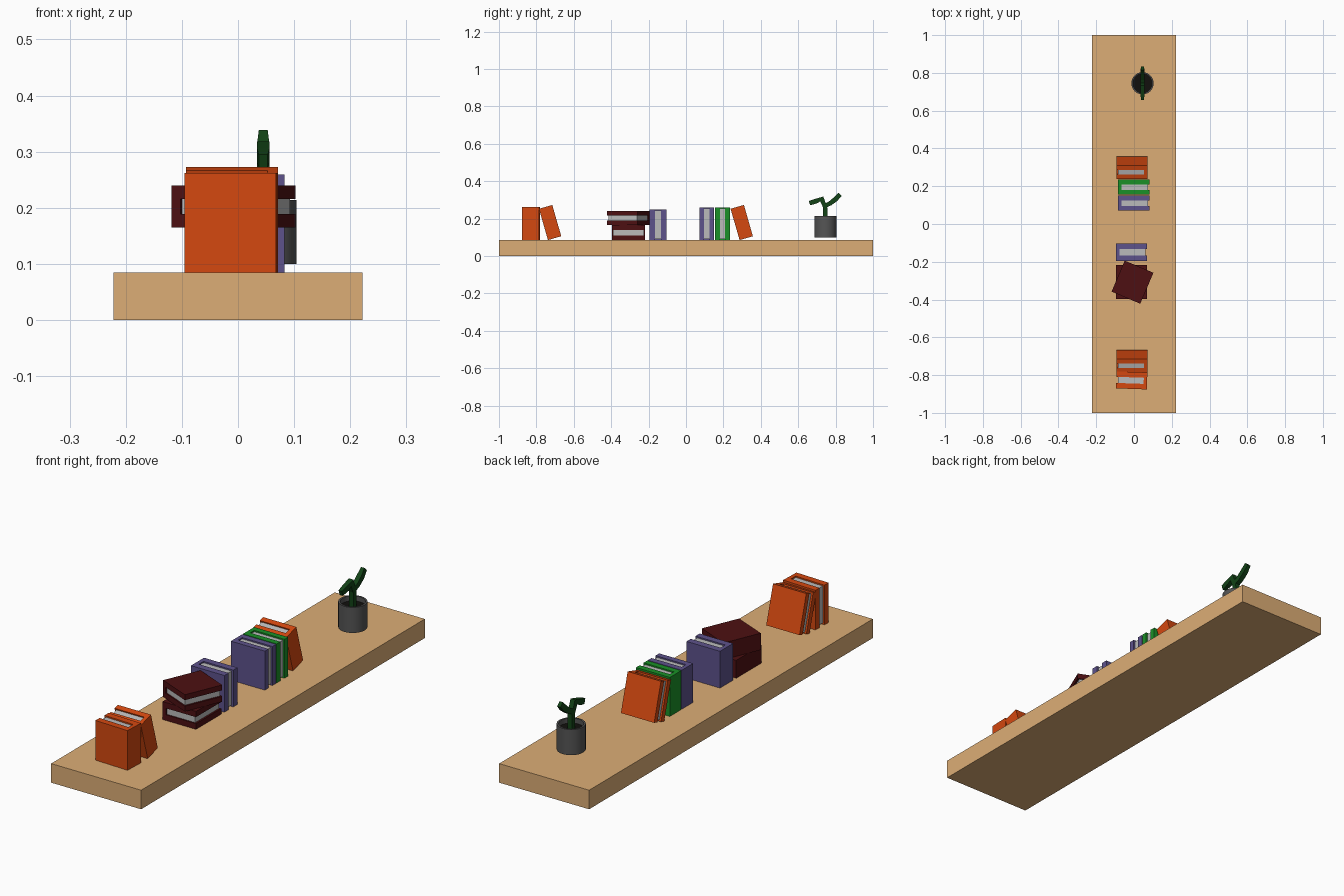
import bpy, bmesh
from math import radians, sin, cos, pi
from mathutils import Vector

if "Cube" in bpy.data.objects:
    bpy.data.objects.remove(bpy.data.objects["Cube"])


def material(name, rgb):
    m = bpy.data.materials.new(name)
    m.diffuse_color = (*rgb, 1)
    m.use_nodes = True
    m.node_tree.nodes["Principled BSDF"].inputs["Base Color"].default_value = m.diffuse_color
    return m


WOOD = material("wood", (0.72, 0.42, 0.18))
ORANGE = material("orange", (0.66, 0.065, 0.005))
RED = material("dark_red", (0.075, 0.005, 0.006))
PURPLE = material("purple", (0.11, 0.085, 0.26))
GREEN = material("green", (0.01, 0.28, 0.02))
PAPER = material("paper", (0.5, 0.5, 0.5))
POT = material("pot_grey", (0.09, 0.09, 0.09))
SOIL = material("soil", (0.006, 0.005, 0.004))
LEAF = material("leaf", (0.006, 0.055, 0.008))


def add(name, bm, mat, loc=(0, 0, 0), rot=(0, 0, 0)):
    bmesh.ops.recalc_face_normals(bm, faces=bm.faces)
    me = bpy.data.meshes.new(name)
    bm.to_mesh(me)
    bm.free()
    me.materials.append(mat)
    ob = bpy.data.objects.new(name, me)
    ob.location = loc
    ob.rotation_euler = [radians(a) for a in rot]
    bpy.context.collection.objects.link(ob)
    return ob


def prism(profile, z0, z1):
    # extrude an xy outline along z
    bm = bmesh.new()
    f = bm.faces.new([bm.verts.new((x, y, z0)) for x, y in profile])
    top = bmesh.ops.extrude_face_region(bm, geom=[f])["geom"]
    bmesh.ops.translate(bm, vec=(0, 0, z1 - z0),
                        verts=[v for v in top if isinstance(v, bmesh.types.BMVert)])
    return bm


def rect(x0, x1, y0, y1):
    return [(x0, y0), (x1, y0), (x1, y1), (x0, y1)]


def book(name, mat, loc, size, spine=-1, rot=(0, 0, 0)):
    # C-shaped cover with a recessed page block; spine = side of x it sits on
    w, t, h = size
    a, b, s, board = w / 2, t / 2, 0.018, t * 0.32
    c = b - board
    outline = [(-a, -b), (a, -b), (a, -c), (s - a, -c), (s - a, c), (a, c), (a, b), (-a, b)]
    outline = [(-spine * x, y) for x, y in outline]
    pages = [(-spine * x, y) for x, y in rect(s - a, a - 0.008, -c, c)]
    add(name + "_cover", prism(outline, -h / 2, h / 2), mat, loc, rot)
    add(name + "_pages", prism(pages, -h / 2 + 0.006, h / 2 - 0.006), PAPER, loc, rot)


# shelf board
TOP = 0.085
add("shelf", prism(rect(-0.222, 0.222, -1, 1), 0, TOP), WOOD)

# orange pair at the near end
book("upright_orange_book", ORANGE, (-0.012, -0.828, TOP + 0.0885), (0.163, 0.09, 0.177), 1, (0, 0, -2))
book("leaning_orange_book_near", ORANGE, (-0.011, -0.7265, 0.179), (0.164, 0.074, 0.174), 1, (16, 0, 0))

# flat red stack
book("lower_red_book", RED, (-0.0125, -0.307, TOP + 0.04), (0.165, 0.08, 0.178), -1, (90, 0, 0))
book("upper_red_book", RED, (-0.008, -0.308, 0.202), (0.165, 0.075, 0.178), -1, (90, 0, -23))

# upright books in the middle
book("purple_book_near", PURPLE, (-0.0125, -0.15, TOP + 0.082), (0.165, 0.092, 0.164))
book("purple_book_far", PURPLE, (-0.001, 0.111, TOP + 0.087), (0.167, 0.08, 0.174))
book("green_book", GREEN, (-0.001, 0.195, TOP + 0.087), (0.167, 0.08, 0.174))
book("leaning_orange_book_far", ORANGE, (-0.011, 0.298, 0.179), (0.164, 0.074, 0.174), 1, (16, 0, 0))

# hollow pot, made by spinning its wall section
PX, PY, SIDES = 0.045, 0.745, 32
bm = bmesh.new()
section = [(0.059, 0.10), (0.059, 0.214), (0.051, 0.214), (0.051, 0.18)]
rings = [[bm.verts.new((r * cos(2 * pi * i / SIDES), r * sin(2 * pi * i / SIDES), z))
          for i in range(SIDES)] for r, z in section]
for lo, hi in zip(rings, rings[1:]):
    for i in range(SIDES):
        j = (i + 1) % SIDES
        bm.faces.new((lo[i], lo[j], hi[j], hi[i]))
bm.faces.new(rings[0])
bm.faces.new(rings[-1])
pot = add("pot", bm, POT, (PX, PY, 0))
bpy.context.view_layer.objects.active = pot
pot.select_set(True)
bpy.ops.object.shade_smooth_by_angle(angle=radians(30))

# soil
bm = bmesh.new()
bmesh.ops.create_circle(bm, cap_ends=True, segments=SIDES, radius=0.051)
add("soil", bm, SOIL, (PX, PY, 0.192))


def limb(name, path):
    # square tube along (y, z, thickness, x half width) points
    bm = bmesh.new()
    pts = [Vector((0, y, z)) for y, z, _, _ in path]
    loops = []
    for i, (_, _, t, hw) in enumerate(path):
        d = (pts[min(i + 1, len(pts) - 1)] - pts[max(i - 1, 0)]).normalized()
        n = Vector((0, -d.z, d.y)) * t / 2
        x = Vector((hw, 0, 0))
        loops.append([bm.verts.new(pts[i] + a) for a in (n + x, n - x, -n - x, -n + x)])
    for lo, hi in zip(loops, loops[1:]):
        for i in range(4):
            j = (i + 1) % 4
            bm.faces.new((lo[i], lo[j], hi[j], hi[i]))
    bm.faces.new(loops[0])
    bm.faces.new(loops[-1])
    add(name, bm, LEAF, (PX, 0, 0))


# plant stem and two arms
limb("plant_stem", [(0.745, 0.188, 0.022, 0.011), (0.744, 0.278, 0.022, 0.011)])
limb("plant_left_arm", [(0.742, 0.265, 0.022, 0.011), (0.726, 0.305, 0.03, 0.011),
                        (0.695, 0.293, 0.026, 0.011), (0.66, 0.283, 0.024, 0.008)])
limb("plant_right_arm", [(0.742, 0.268, 0.022, 0.011), (0.77, 0.281, 0.024, 0.011),
                         (0.8, 0.304, 0.026, 0.011), (0.824, 0.33, 0.024, 0.008)])
